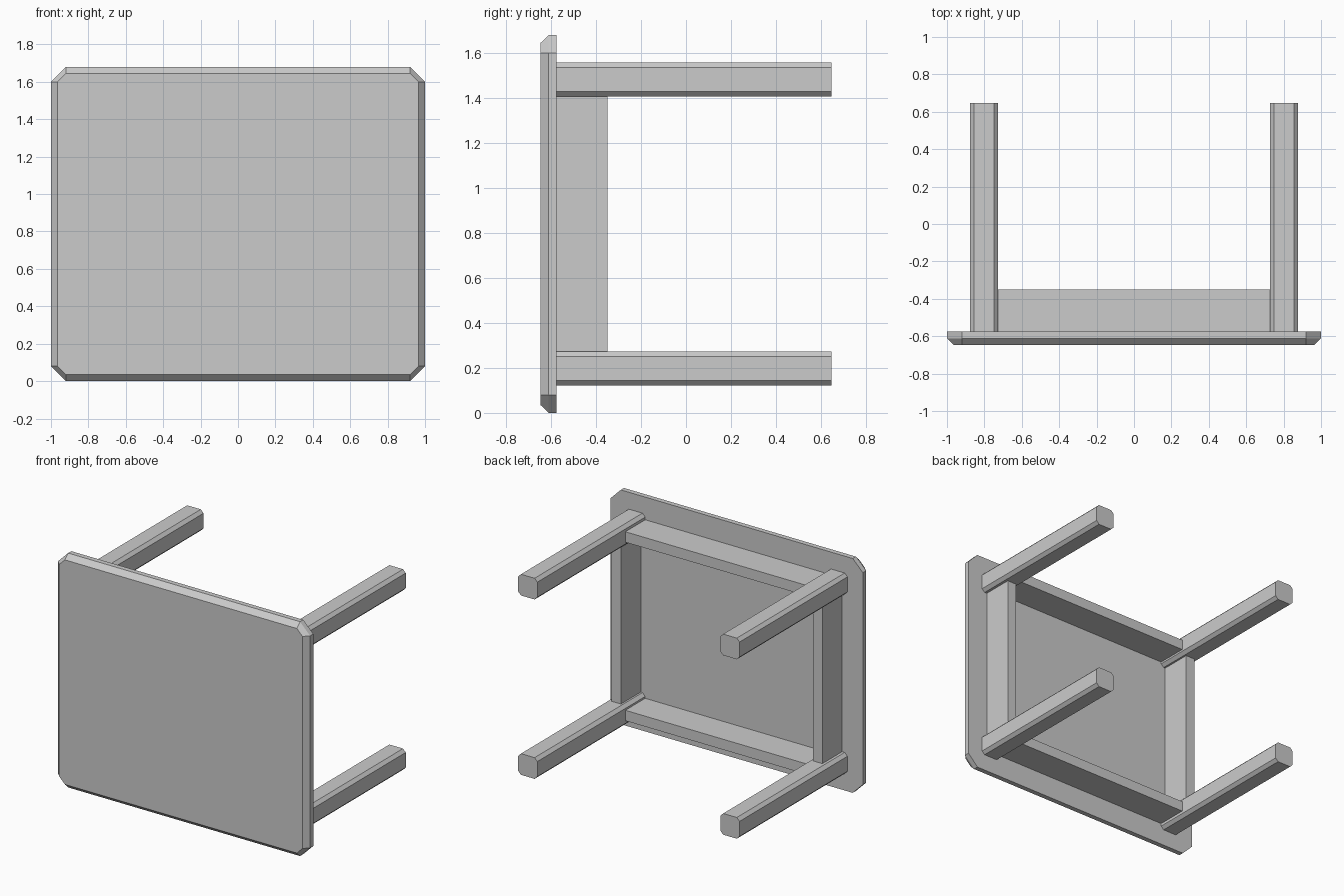
import bpy, bmesh

if "Cube" in bpy.data.objects:
    bpy.data.objects.remove(bpy.data.objects["Cube"])

CZ = 0.84                      # middle height of the upended table
Y_FACE, Y_RIM, Y_BACK, Y_END = -0.647, -0.611, -0.575, 0.647


def octagon(hx, hz, cx, cz):
    """Rectangle with cut corners; c* = cut size along each axis."""
    a, b = hx - cx, hz - cz
    return [(a, -hz), (hx, -b), (hx, b), (a, hz),
            (-a, hz), (-hx, b), (-hx, -b), (-a, -hz)]


def rect(hx, hz):
    return [(hx, -hz), (hx, hz), (-hx, hz), (-hx, -hz)]


def loft(name, sections, center):
    """Skin equal-length x/z sections placed at given y values, capped."""
    bm = bmesh.new()
    rings = [[bm.verts.new((center[0] + x, y, center[1] + z)) for x, z in pts]
             for y, pts in sections]
    n = len(rings[0])
    for r0, r1 in zip(rings, rings[1:]):
        for i in range(n):
            j = (i + 1) % n
            bm.faces.new((r0[i], r0[j], r1[j], r1[i]))
    bm.faces.new(rings[0])
    bm.faces.new(rings[-1][::-1])
    bmesh.ops.recalc_face_normals(bm, faces=bm.faces)
    mesh = bpy.data.meshes.new(name)
    bm.to_mesh(mesh)
    bm.free()
    obj = bpy.data.objects.new(name, mesh)
    bpy.context.collection.objects.link(obj)
    return obj


# Table top: cut corners, bevelled rim on the front face
outer = octagon(1.0, CZ, 0.08, 0.08)
inner = octagon(0.965, CZ - 0.035, 0.045, 0.045)
loft("table_top", [(Y_FACE, inner), (Y_RIM, outer), (Y_BACK, outer)], (0, CZ))

# Four chamfered legs
LX, LZ, LH = 0.802, 0.643, 0.076
leg = octagon(LH, LH, 0.022, 0.022)
for sx, side in ((-1, "left"), (1, "right")):
    for sz, level in ((-1, "lower"), (1, "upper")):
        loft(f"{level}_{side}_leg", [(Y_BACK, leg), (Y_END, leg)],
             (sx * LX, CZ + sz * LZ))

# Apron rails between the legs
T, Y_APRON = 0.0375, -0.35
for s, side, level in ((-1, "left", "lower"), (1, "right", "upper")):
    upright = rect(T, LZ - LH + 0.005)
    loft(f"{side}_apron", [(Y_BACK, upright), (Y_APRON, upright)],
         (s * 0.799, CZ))
    across = rect(LX - LH + 0.005, T)
    loft(f"{level}_apron", [(Y_BACK, across), (Y_APRON, across)],
         (0, CZ + s * 0.64))
